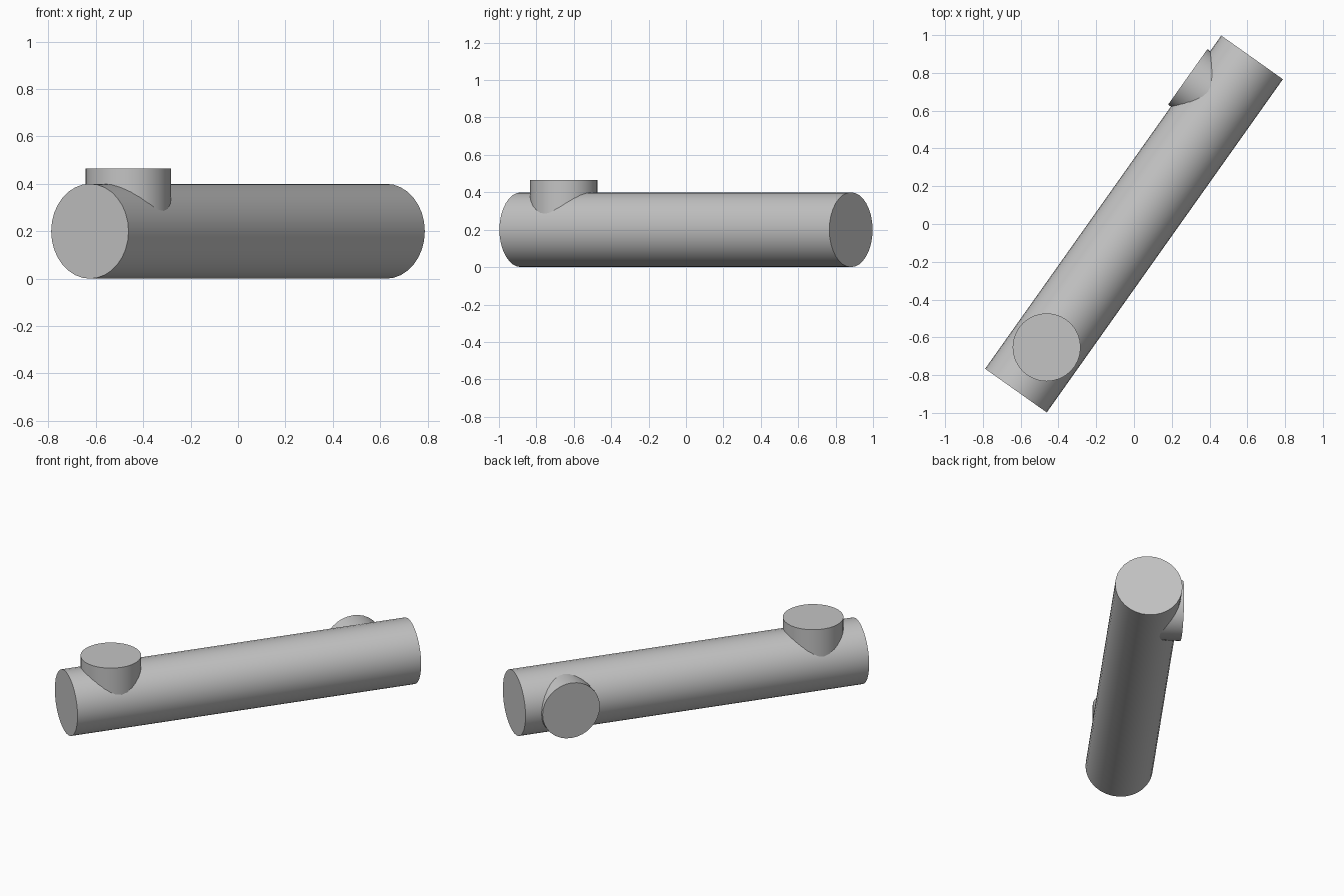
import bpy
import math
from mathutils import Vector

default_cube = bpy.data.objects.get("Cube")
if default_cube:
    bpy.data.objects.remove(default_cube, do_unlink=True)

# Single plain grey
grey = bpy.data.materials.new("plain grey")
grey.use_nodes = True
colour = (0.55, 0.55, 0.55, 1)
grey.diffuse_color = colour
grey.node_tree.nodes["Principled BSDF"].inputs["Base Color"].default_value = colour


def rod(name, start, end, radius, sides=32):
    """Closed cylinder running between two points."""
    start, end = Vector(start), Vector(end)
    axis = end - start
    bpy.ops.mesh.primitive_cylinder_add(vertices=sides, radius=radius,
                                        depth=axis.length,
                                        location=(start + end) / 2)
    obj = bpy.context.object
    obj.name = name
    obj.rotation_euler = axis.to_track_quat('Z', 'Y').to_euler()
    obj.data.materials.append(grey)
    bpy.ops.object.shade_smooth_by_angle(angle=math.radians(30))
    return obj


# Pipe lies diagonally on the ground
middle = Vector((0, 0, 0.2))
half = Vector((0.625, 0.882, 0))
along = half.normalized()
side = Vector((-along.y, along.x, 0))
rod("main_pipe", middle - half, middle + half, 0.2)

# Top port near the front end, side port near the back end
front_joint = middle - along * 0.8
back_joint = middle + along * 0.8
rod("top_port", front_joint, front_joint + Vector((0, 0, 0.265)), 0.18)
rod("side_port", back_joint, back_joint + side * 0.218, 0.18)
